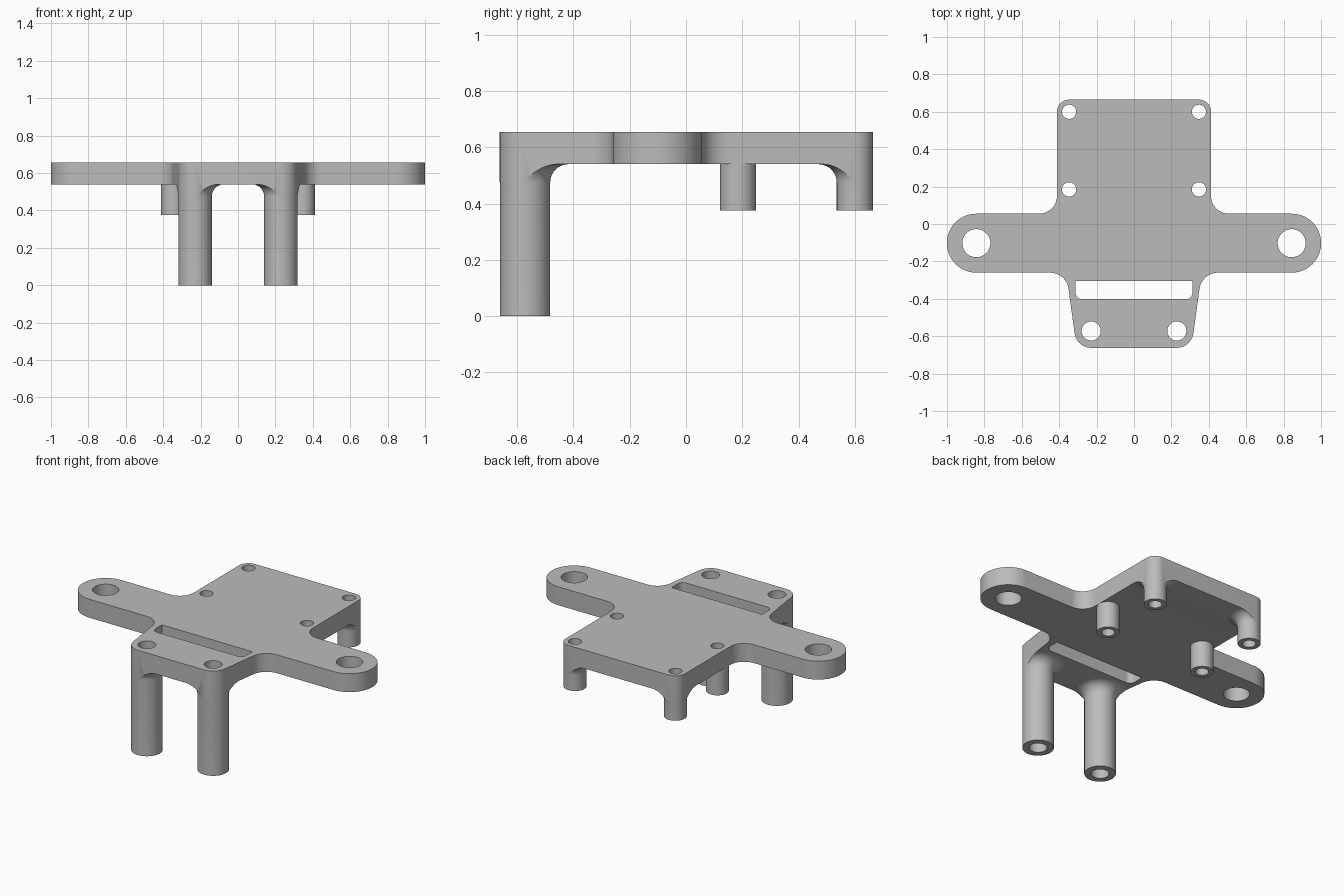
import bpy, bmesh, math
from mathutils import Vector, Matrix

if "Cube" in bpy.data.objects:
    bpy.data.objects.remove(bpy.data.objects["Cube"], do_unlink=True)

UNDER, TOP = 0.54, 0.655      # plate underside and top
FLARE = 0.065                 # fillet radius where supports meet the plate

grey = bpy.data.materials.new("plain grey")
grey.use_nodes = True
grey.diffuse_color = (0.5, 0.5, 0.5, 1)
grey.node_tree.nodes["Principled BSDF"].inputs["Base Color"].default_value = (0.5, 0.5, 0.5, 1)


def rounded(corners, steps=14):
    """Outline with each (x, y, radius) corner replaced by a tangent arc."""
    out = []
    for i, (x, y, r) in enumerate(corners):
        p = Vector((x, y))
        if r == 0:
            out.append(p)
            continue
        a = (Vector(corners[i - 1][:2]) - p).normalized()
        b = (Vector(corners[(i + 1) % len(corners)][:2]) - p).normalized()
        half = a.angle(b) / 2
        centre = p + (a + b).normalized() * (r / math.sin(half))
        start = p + a * (r / math.tan(half)) - centre
        end = p + b * (r / math.tan(half)) - centre
        sweep = math.atan2(start.cross(end), start.dot(end))
        for k in range(steps + 1):
            out.append(centre + Matrix.Rotation(sweep * k / steps, 2) @ start)
    return out


def add_prism(bm, outline, z0, z1):
    face = bm.faces.new([bm.verts.new((p.x, p.y, z0)) for p in outline])
    ext = bmesh.ops.extrude_face_region(bm, geom=[face])["geom"]
    top = [v for v in ext if isinstance(v, bmesh.types.BMVert)]
    bmesh.ops.translate(bm, verts=top, vec=(0, 0, z1 - z0))


def add_hole(bm, x, y, r):
    bmesh.ops.create_cone(bm, cap_ends=True, segments=48, radius1=r, radius2=r,
                          depth=2, matrix=Matrix.Translation((x, y, 0.5)))


def add_support(bm, x, y, r, z0, flare):
    """Round post, optionally flaring into the plate above."""
    profile = [(0, z0), (r, z0)]
    if flare:
        for k in range(11):
            t = math.pi / 2 * k / 10
            profile.append((r + flare * (1 - math.cos(t)), UNDER - flare + flare * math.sin(t)))
    profile += [(r + flare, UNDER + 0.05), (0, UNDER + 0.05)]
    verts = [bm.verts.new((x + px, y, pz)) for px, pz in profile]
    edges = [bm.edges.new(pair) for pair in zip(verts, verts[1:])]
    bmesh.ops.spin(bm, geom=verts + edges, cent=(x, y, 0), axis=(0, 0, 1),
                   angle=math.tau, steps=64)


def finish(bm, name):
    bmesh.ops.remove_doubles(bm, verts=bm.verts, dist=1e-5)
    bmesh.ops.recalc_face_normals(bm, faces=bm.faces)
    mesh = bpy.data.meshes.new(name)
    bm.to_mesh(mesh)
    bm.free()
    mesh.materials.append(grey)
    obj = bpy.data.objects.new(name, mesh)
    bpy.context.collection.objects.link(obj)
    return obj


def combine(target, tool, operation):
    mod = target.modifiers.new(operation.lower(), 'BOOLEAN')
    mod.operation, mod.object, mod.solver = operation, tool, 'EXACT'
    bpy.context.view_layer.objects.active = target
    bpy.ops.object.modifier_apply(modifier=mod.name)
    bpy.data.objects.remove(tool, do_unlink=True)


# Plan outline: rear deck, side arms with round ends, tapered front
side = [(0.412, 0.665, 0.065), (0.412, 0.055, 0.095), (1.0, 0.055, 0.156),
        (1.0, -0.26, 0.156), (0.362, -0.26, 0.1), (0.307, -0.662, 0.09)]
outline = rounded(side + [(-x, y, r) for x, y, r in reversed(side)])

# Oversized slab, trimmed to the outline further down
bm = bmesh.new()
add_prism(bm, [Vector(p) for p in ((-1.2, -1), (1.2, -1), (1.2, 1), (-1.2, 1))], UNDER, TOP)
bracket = finish(bm, "mounting_bracket")

# Supports: x, y, radius, foot height, flare, hole radius
supports = [(0.229, -0.572, 0.0895, 0.0, FLARE, 0.051),
            (0.347, 0.60, 0.0645, 0.375, FLARE, 0.038),
            (0.347, 0.185, 0.0645, 0.375, 0, 0.038)]
posts, holes, trim = bmesh.new(), bmesh.new(), bmesh.new()
for s in (-1, 1):
    for x, y, r, z0, flare, bore in supports:
        add_support(posts, s * x, y, r, z0, flare)
        add_hole(holes, s * x, y, bore)
    add_hole(holes, s * 0.843, -0.1025, 0.075)

# Strap slot with rounded front corners
add_prism(holes, rounded([(-0.313, -0.305, 0), (-0.313, -0.402, 0.035),
                          (0.313, -0.402, 0.035), (0.313, -0.305, 0)]), 0.3, 1.0)
add_prism(trim, outline, -0.2, 1.0)

combine(bracket, finish(posts, "support_posts"), 'UNION')
combine(bracket, finish(trim, "outline_trim"), 'INTERSECT')
combine(bracket, finish(holes, "hole_cutters"), 'DIFFERENCE')

bpy.ops.object.select_all(action='DESELECT')
bracket.select_set(True)
bpy.context.view_layer.objects.active = bracket
bpy.ops.object.shade_smooth_by_angle(angle=math.radians(30))
